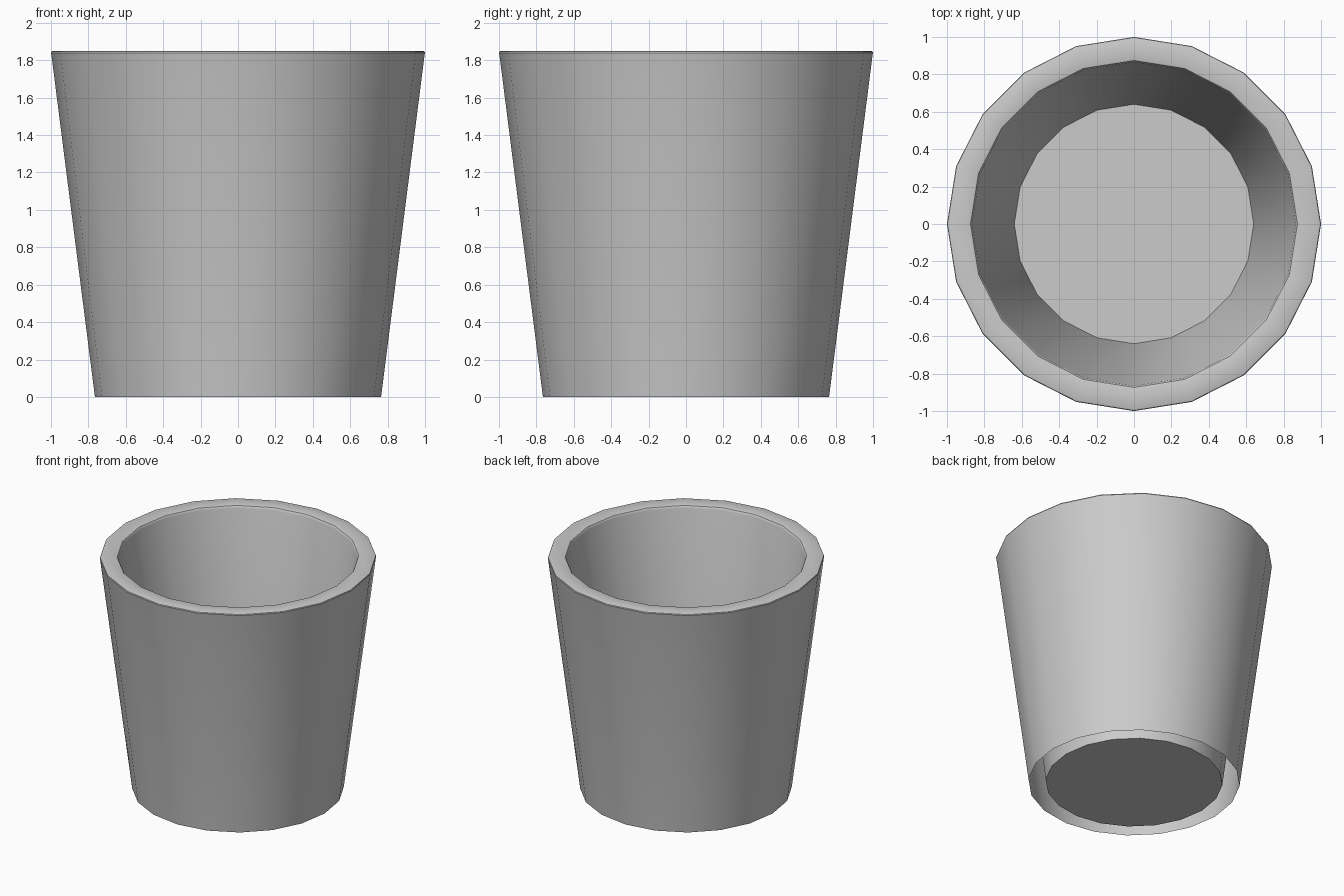
import bpy, bmesh
from math import cos, sin, radians, tau

if "Cube" in bpy.data.objects:
    bpy.data.objects.remove(bpy.data.objects["Cube"])

SIDES = 20
# Cup section (radius, z): outer wall, softened rim, inner wall down to the floor.
# The ring between outer and inner wall stays open underneath.
PROFILE = [(0.765, 0.0), (0.998, 1.832), (1.0, 1.84), (0.997, 1.847), (0.99, 1.85),
           (0.882, 1.85), (0.874, 1.847), (0.869, 1.84), (0.866, 1.83), (0.64, 0.003)]

bm = bmesh.new()
rings = [[bm.verts.new((r * cos(tau * i / SIDES), r * sin(tau * i / SIDES), z))
          for i in range(SIDES)] for r, z in PROFILE]
for a, b in zip(rings, rings[1:]):
    for i in range(SIDES):
        j = (i + 1) % SIDES
        bm.faces.new((a[i], a[j], b[j], b[i]))
# Floor disc
bm.faces.new(rings[-1])

mesh = bpy.data.meshes.new("cup")
bm.to_mesh(mesh)
bm.free()
cup = bpy.data.objects.new("cup", mesh)
bpy.context.collection.objects.link(cup)

# Smooth walls, crisp floor edge
bpy.context.view_layer.objects.active = cup
cup.select_set(True)
bpy.ops.object.shade_smooth_by_angle(angle=radians(30))
